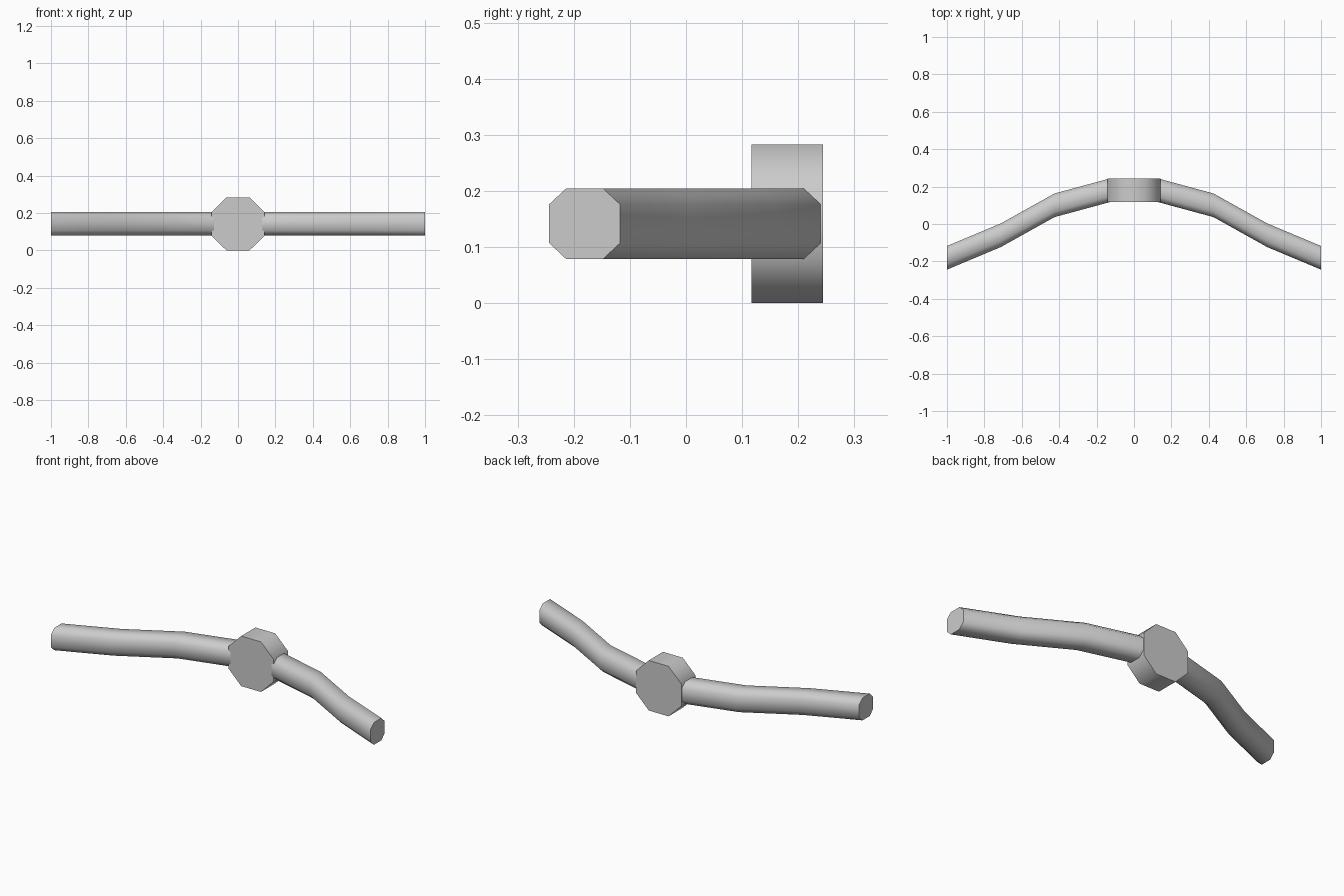
import bpy, bmesh, math

if "Cube" in bpy.data.objects:
    bpy.data.objects.remove(bpy.data.objects["Cube"])

ZC = 0.1415


def loft(name, rings):
    """Skin a closed solid through a list of equal-length rings."""
    bm = bmesh.new()
    loops = [[bm.verts.new(p) for p in ring] for ring in rings]
    n = len(loops[0])
    for a, b in zip(loops, loops[1:]):
        for i in range(n):
            j = (i + 1) % n
            bm.faces.new((a[i], a[j], b[j], b[i]))
    bm.faces.new(loops[0])
    bm.faces.new(loops[-1])
    bmesh.ops.recalc_face_normals(bm, faces=bm.faces)
    mesh = bpy.data.meshes.new(name)
    bm.to_mesh(mesh)
    bm.free()
    obj = bpy.data.objects.new(name, mesh)
    bpy.context.collection.objects.link(obj)
    bpy.ops.object.select_all(action='DESELECT')
    obj.select_set(True)
    bpy.context.view_layer.objects.active = obj
    bpy.ops.object.shade_smooth_by_angle(angle=math.radians(50))
    return obj


def octagon(half, flat_u, flat_v):
    """Chamfered square section."""
    h, u, v = half, flat_u, flat_v
    return [(u, h), (h, v), (h, -v), (u, -h), (-u, -h), (-h, -v), (-h, v), (-u, h)]


# Octagonal centre hub, running along y
hub_section = octagon(0.1415, 0.062, 0.063)
loft("hub", [[(u, y, ZC + v) for u, v in hub_section] for y in (0.117, 0.244)])

# Bent bar arms, with sections kept square to x
arm_section = octagon(0.0632, 0.0325, 0.0345)
path = [(0.128, 0.1805), (0.425, 0.10), (0.712, -0.06), (1.0, -0.1808)]
for side, label in ((1, "right"), (-1, "left")):
    loft(label + "_arm",
         [[(side * x, y + u, ZC + v) for u, v in arm_section] for x, y in path])
